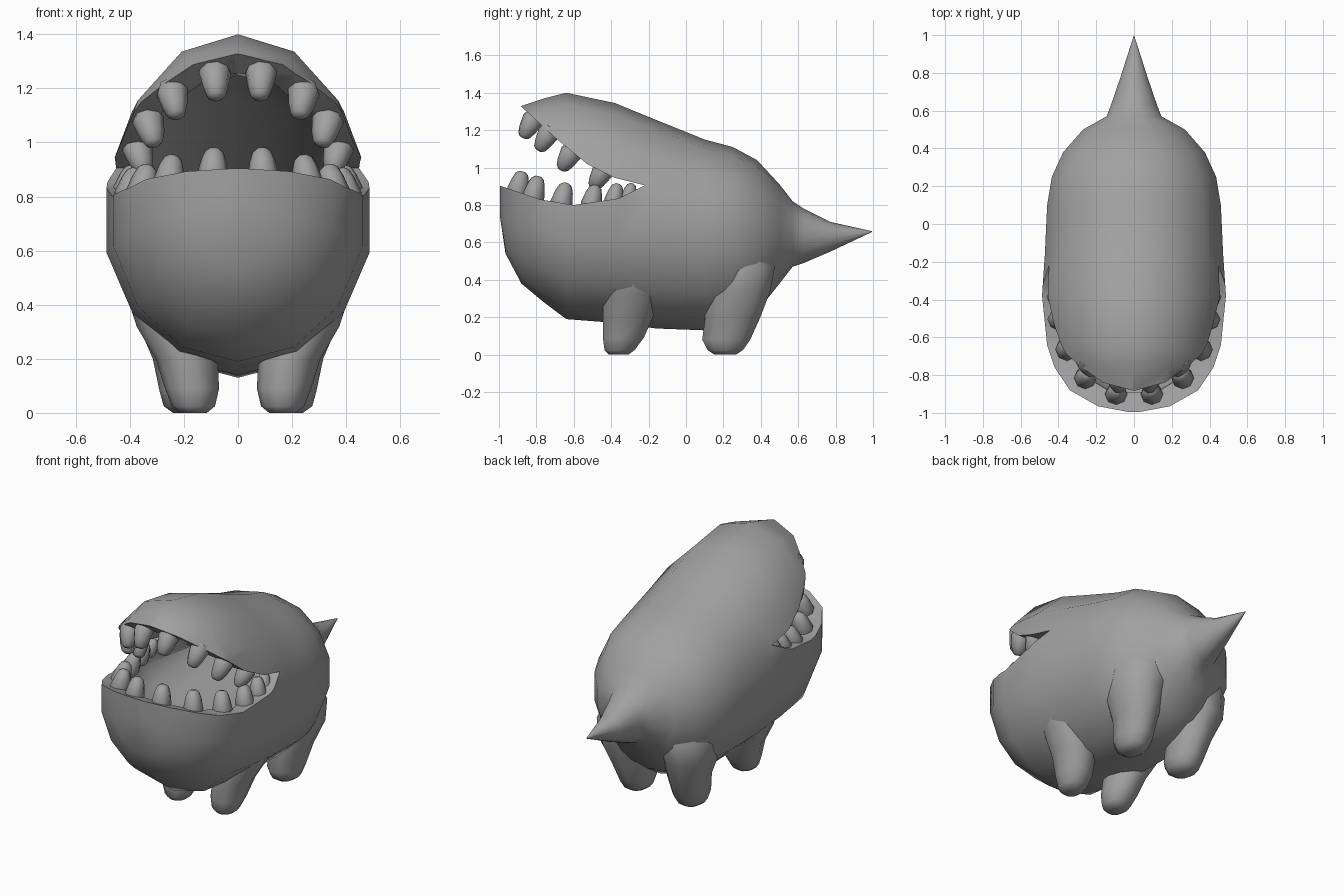
import bpy, bmesh, math
from mathutils import Vector

if "Cube" in bpy.data.objects:
    bpy.data.objects.remove(bpy.data.objects["Cube"])

grey = bpy.data.materials.new("dark_grey")
grey.diffuse_color = (0.36, 0.36, 0.36, 1)
grey.use_nodes = True
grey.node_tree.nodes["Principled BSDF"].inputs["Base Color"].default_value = grey.diffuse_color


def sgnpow(v, p):
    return math.copysign(abs(v) ** p, v)


def loft(name, rings):
    """Skin a list of equally sized point rings and cap both ends."""
    bm = bmesh.new()
    rows = [[bm.verts.new(p) for p in r] for r in rings]
    n = len(rows[0])
    for a, b in zip(rows, rows[1:]):
        for i in range(n):
            j = (i + 1) % n
            bm.faces.new((a[i], a[j], b[j], b[i]))
    bm.faces.new(rows[0])
    bm.faces.new(rows[-1][::-1])
    bmesh.ops.recalc_face_normals(bm, faces=bm.faces)
    me = bpy.data.meshes.new(name)
    bm.to_mesh(me)
    bm.free()
    me.materials.append(grey)
    ob = bpy.data.objects.new(name, me)
    bpy.context.collection.objects.link(ob)
    return ob


def body_ring(y, w, zb, zm, zt, n=14, e=0.98):
    """Egg-shaped section across y: half width, bottom, widest height, top."""
    pts = []
    for i in range(n):
        a = math.pi / 2 + 2 * math.pi * i / n
        s = math.sin(a)
        h = zt - zm if s > 0 else zm - zb
        pts.append((1.025 * w * sgnpow(math.cos(a), e), y, zm + h * sgnpow(s, e)))
    return pts


def leg_ring(z, cx, cy, rx, ry, n=10):
    return [(cx + rx * math.cos(2 * math.pi * i / n),
             cy + ry * math.sin(2 * math.pi * i / n), z) for i in range(n)]


def activate(ob):
    bpy.ops.object.select_all(action='DESELECT')
    ob.select_set(True)
    bpy.context.view_layer.objects.active = ob


def smooth(ob, deg=45):
    activate(ob)
    bpy.ops.object.shade_smooth_by_angle(angle=math.radians(deg))


def mirror(ob):
    ob.modifiers.new("mirror", 'MIRROR')
    activate(ob)
    bpy.ops.object.modifier_apply(modifier="mirror")
    smooth(ob, 50)


# Body with jaws and tail, lofted from nose to tail tip
body = loft("body", [body_ring(*s) for s in [
    (-0.995, 0.03, 0.74, 0.82, 1.20), (-0.965, 0.19, 0.54, 0.80, 1.26),
    (-0.88, 0.34, 0.38, 0.78, 1.33), (-0.76, 0.42, 0.28, 0.76, 1.37),
    (-0.64, 0.46, 0.19, 0.74, 1.40), (-0.38, 0.487, 0.17, 0.72, 1.345),
    (-0.16, 0.472, 0.14, 0.70, 1.255), (0.10, 0.46, 0.13, 0.68, 1.15),
    (0.25, 0.435, 0.15, 0.67, 1.11), (0.38, 0.375, 0.23, 0.66, 1.04),
    (0.50, 0.27, 0.38, 0.65, 0.91), (0.57, 0.145, 0.47, 0.65, 0.82),
    (0.63, 0.122, 0.49, 0.65, 0.78), (0.77, 0.074, 0.55, 0.64, 0.71),
    (0.995, 0.002, 0.656, 0.658, 0.66)]])

# Mouth opening: curved wedge cut right through from the side
wedge = [(-0.22, 0.905), (-0.38, 0.945), (-0.53, 1.02), (-0.70, 1.16),
         (-0.885, 1.33), (-1.3, 1.72), (-1.3, 0.99), (-1.0, 0.905),
         (-0.78, 0.83), (-0.60, 0.80), (-0.36, 0.835)]
opening = loft("mouth_opening_cutter",
               [[(x, y, z) for y, z in wedge] for x in (-0.8, 0.8)])
# Mouth hollow inside the lips, palate sloping down to a deep throat
hollow = loft("mouth_hollow_cutter", [body_ring(*s) for s in [
    (-0.89, 0.12, 0.68, 0.9, 1.2), (-0.80, 0.27, 0.62, 0.9, 1.26),
    (-0.60, 0.38, 0.58, 0.85, 1.245), (-0.35, 0.41, 0.58, 0.82, 1.15),
    (0.25, 0.34, 0.64, 0.76, 0.88)]])
for cutter in (opening, hollow):
    m = body.modifiers.new("cut", 'BOOLEAN')
    m.operation, m.solver, m.object = 'DIFFERENCE', 'EXACT', cutter
    activate(body)
    bpy.ops.object.modifier_apply(modifier="cut")
    bpy.data.objects.remove(cutter)
smooth(body)

# Legs, lofted upward from the sole and tapering away inside the body
front = loft("front_legs", [leg_ring(*s) for s in [
    (0.0, 0.165, -0.36, 0.05, 0.055), (0.025, 0.165, -0.355, 0.08, 0.085),
    (0.09, 0.17, -0.335, 0.10, 0.115), (0.20, 0.19, -0.31, 0.115, 0.14),
    (0.32, 0.235, -0.29, 0.14, 0.16), (0.46, 0.27, -0.27, 0.15, 0.16),
    (0.60, 0.27, -0.25, 0.15, 0.10)]])
mirror(front)
hind = loft("hind_legs", [leg_ring(*s) for s in [
    (0.0, 0.19, 0.21, 0.05, 0.06), (0.025, 0.19, 0.21, 0.085, 0.10),
    (0.08, 0.19, 0.215, 0.10, 0.135), (0.20, 0.20, 0.25, 0.115, 0.155),
    (0.34, 0.22, 0.27, 0.155, 0.19), (0.47, 0.20, 0.28, 0.18, 0.205),
    (0.60, 0.15, 0.26, 0.18, 0.18)]])
mirror(hind)


def teeth(name, spots, lean):
    """Blunt cones rooted at the lip, leaning along the given direction."""
    parts = []
    for x, y, z, size in spots:
        axis = Vector((-0.25 * x / 0.4, lean[0], lean[1])).normalized()
        q = Vector((0, 0, 1)).rotation_difference(axis)
        rings = []
        for t, r in [(-0.02, 0.044), (0.015, 0.06), (0.08, 0.047),
                     (0.115, 0.034), (0.127, 0.018)]:
            rings.append([Vector((x, y, z)) + q @ (p * size) for p in
                          [Vector(v) for v in leg_ring(t, 0, 0, r, r, 8)]])
        parts.append(loft(name, rings))
    bpy.ops.object.select_all(action='DESELECT')
    for p in parts:
        p.select_set(True)
    bpy.context.view_layer.objects.active = parts[0]
    bpy.ops.object.join()
    mirror(parts[0])


# Tooth rows: x, y, z of the root and relative size
teeth("lower_teeth", [
    (0.095, -0.905, 0.855, 1.0), (0.26, -0.82, 0.83, 1.0),
    (0.36, -0.67, 0.795, 1.0), (0.405, -0.51, 0.79, 0.95),
    (0.415, -0.39, 0.81, 0.85), (0.405, -0.31, 0.83, 0.7)], (0.25, 1))
teeth("upper_teeth", [
    (0.087, -0.81, 1.27, 1.0), (0.245, -0.725, 1.20, 1.0),
    (0.335, -0.605, 1.095, 1.0), (0.375, -0.44, 0.99, 0.95)], (-0.5, -0.85))
